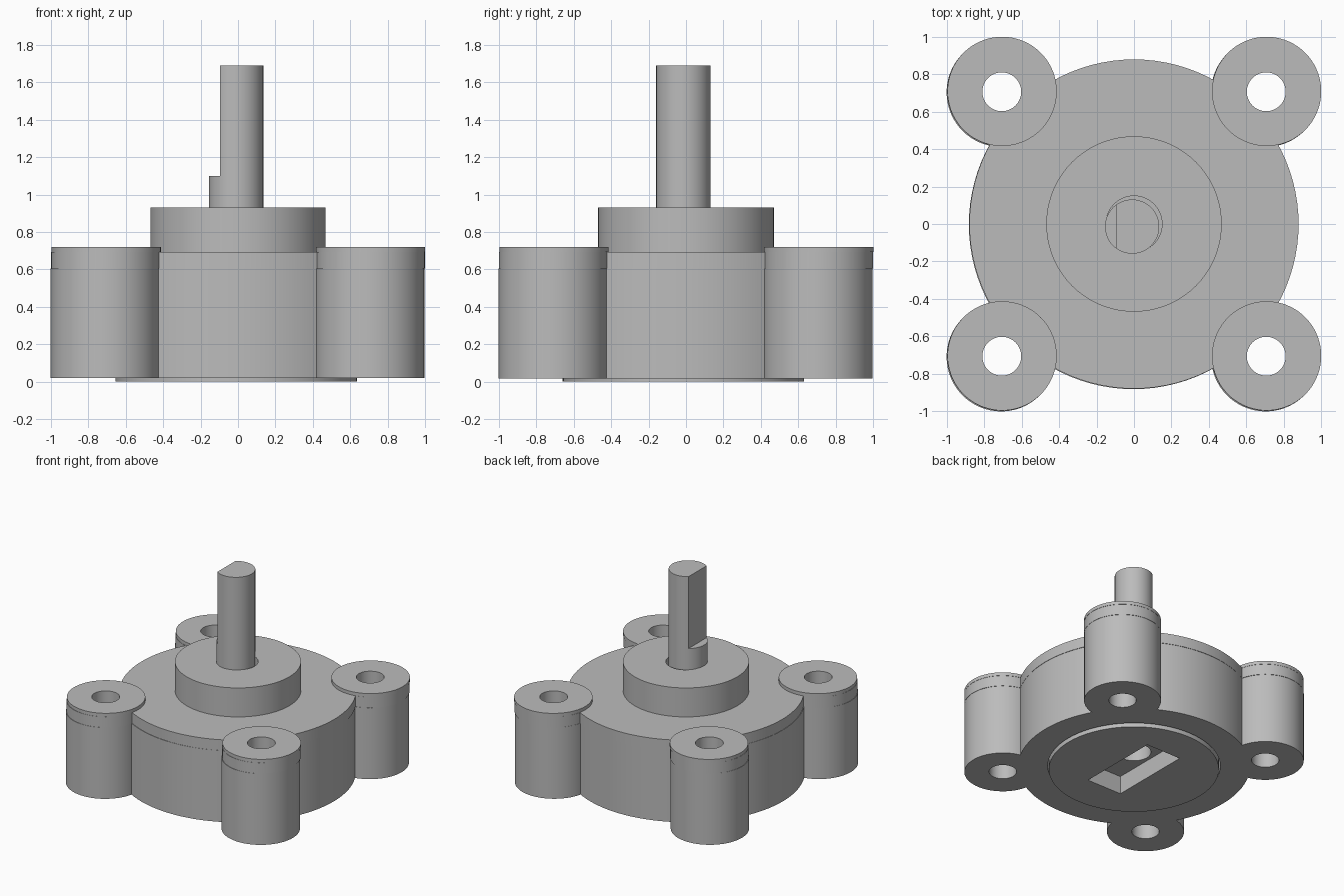
import bpy
import math

cube = bpy.data.objects.get("Cube")
if cube:
    bpy.data.objects.remove(cube, do_unlink=True)

grey = bpy.data.materials.new("light grey")
grey.use_nodes = True
grey.diffuse_color = (0.5, 0.5, 0.5, 1)
grey.node_tree.nodes["Principled BSDF"].inputs["Base Color"].default_value = (0.5, 0.5, 0.5, 1)

POST = 0.707
POST_R = 0.292
CORNERS = [(sx * POST, sy * POST) for sx in (-1, 1) for sy in (-1, 1)]


def finish(ob, name):
    ob.name = name
    ob.data.materials.clear()
    ob.data.materials.append(grey)
    return ob


def cylinder(name, r, z0, z1, x=0, y=0, sides=72):
    bpy.ops.mesh.primitive_cylinder_add(vertices=sides, radius=r, depth=z1 - z0,
                                        location=(x, y, (z0 + z1) / 2))
    return finish(bpy.context.object, name)


def box(name, x0, x1, y0, y1, z0, z1):
    bpy.ops.mesh.primitive_cube_add(size=1, location=((x0 + x1) / 2, (y0 + y1) / 2, (z0 + z1) / 2))
    ob = bpy.context.object
    ob.scale = (x1 - x0, y1 - y0, z1 - z0)
    return finish(ob, name)


def combine(target, others, operation):
    """Apply one boolean per tool, then discard the tool."""
    for tool in others:
        bpy.context.view_layer.objects.active = target
        mod = target.modifiers.new("cut", 'BOOLEAN')
        mod.operation = operation
        mod.solver = 'EXACT'
        mod.object = tool
        bpy.ops.object.modifier_apply(modifier=mod.name)
        bpy.data.objects.remove(tool, do_unlink=True)
    return target


def flange(name, z0, z1, off):
    """Round plate with four corner posts, each with a bolt hole."""
    plate = cylinder(name, 0.88, z0, z1, off, off, 96)
    combine(plate, [cylinder("post", POST_R, z0, z1, x + off, y + off) for x, y in CORNERS], 'UNION')
    return combine(plate, [cylinder("bolt_hole", 0.104, z0 - 0.1, z1 + 0.1, x, y, 48)
                           for x, y in CORNERS], 'DIFFERENCE')


# Housing base with a round recess for the rotor
base = flange("housing_base", 0.018, 0.604, -0.003)
combine(base, [cylinder("recess", 0.655, -0.1, 0.3)], 'DIFFERENCE')

# Lid with the raised bearing boss and its shaft bore
lid = flange("housing_lid", 0.604, 0.692, 0.0)
combine(lid, [cylinder("boss", 0.469, 0.65, 0.93)], 'UNION')
combine(lid, [cylinder("bore", 0.15, 0.64, 1.1, sides=48)], 'DIFFERENCE')

# Thin caps on top of the posts
for i, (x, y) in enumerate(CORNERS):
    cap = cylinder(f"post_cap_{i + 1}", POST_R, 0.692, 0.72, x + 0.002, y + 0.002)
    combine(cap, [cylinder("bolt_hole", 0.104, 0.6, 0.8, x, y, 48)], 'DIFFERENCE')

# Rotor: drive disc and shaft with one flat side, slotted from below
CX, CY = -0.01, -0.014
rotor = cylinder("rotor_shaft", 0.645, 0, 0.29, CX, CY, 96)
combine(rotor, [cylinder("shaft", 0.145, 0.2, 1.69, CX, CY, 48)], 'UNION')
combine(rotor, [box("flat", -0.4, -0.095, -0.4, 0.4, 1.1, 1.8),
                box("slot", CX - 0.16, CX + 0.16, CY - 0.35, CY + 0.35, -0.1, 0.15),
                cylinder("socket", 0.13, 0.1, 0.4, CX, CY, 48)], 'DIFFERENCE')

# Smooth curved walls, crisp rims
for ob in list(bpy.context.scene.objects):
    if ob.type == 'MESH' and grey.name in ob.data.materials:
        bpy.ops.object.select_all(action='DESELECT')
        ob.select_set(True)
        bpy.context.view_layer.objects.active = ob
        bpy.ops.object.shade_smooth_by_angle(angle=math.radians(30))
